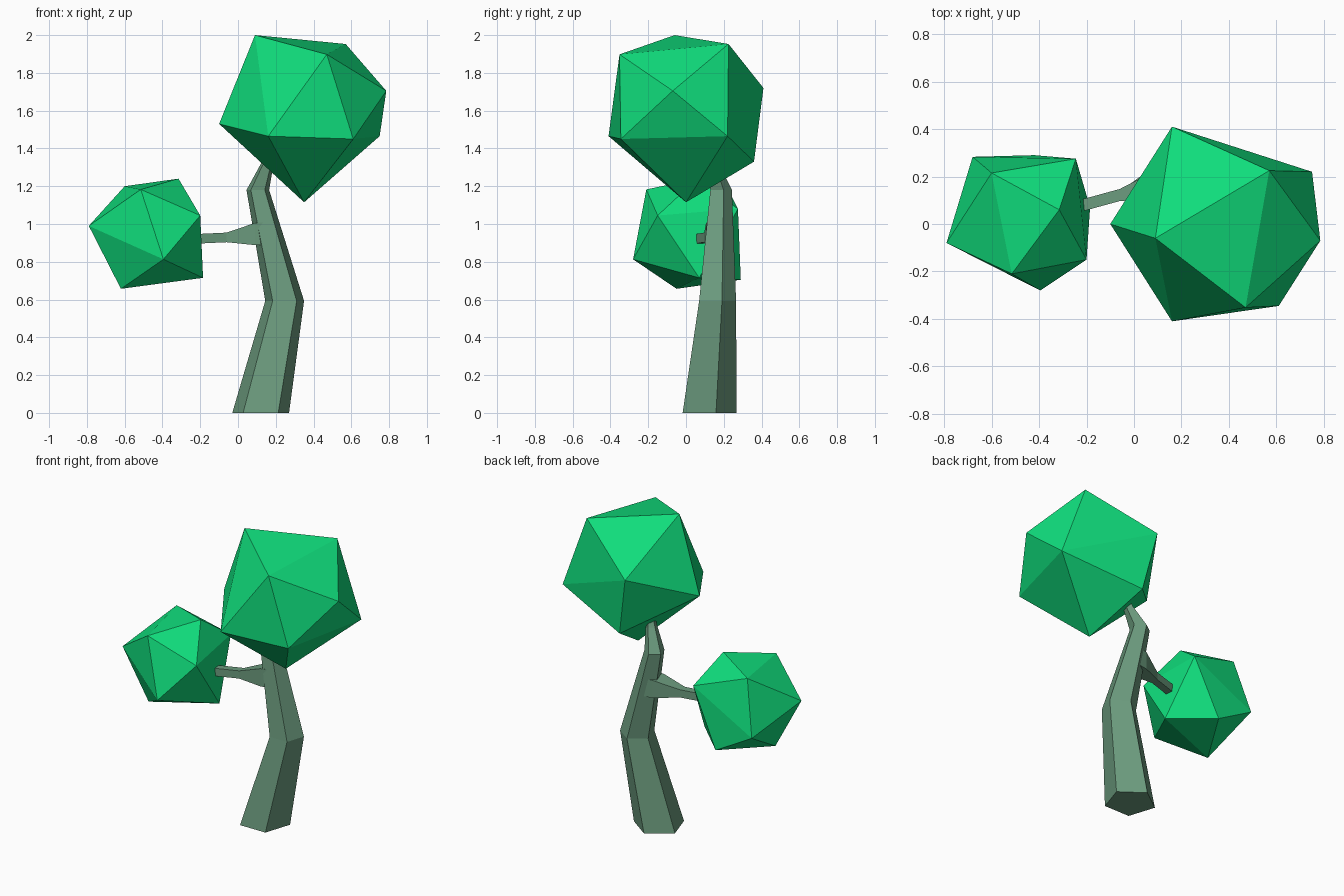
import bpy, bmesh
from math import sin, cos, tau, pi
from mathutils import Vector

if "Cube" in bpy.data.objects:
    bpy.data.objects.remove(bpy.data.objects["Cube"])


def material(name, rgb):
    m = bpy.data.materials.new(name)
    m.diffuse_color = (*rgb, 1)
    m.use_nodes = True
    m.node_tree.nodes["Principled BSDF"].inputs["Base Color"].default_value = m.diffuse_color
    return m


def finish(name, bm, mat):
    bmesh.ops.recalc_face_normals(bm, faces=bm.faces)
    mesh = bpy.data.meshes.new(name)
    bm.to_mesh(mesh)
    bm.free()
    mesh.materials.append(mat)
    ob = bpy.data.objects.new(name, mesh)
    bpy.context.collection.objects.link(ob)


def tube(name, path, sides, u, v, phase, mat):
    """Loft rings (centre, radius) lying in the plane of axes u and v."""
    bm = bmesh.new()
    rings = []
    for centre, r in path:
        angles = [phase + tau * i / sides for i in range(sides)]
        rings.append([bm.verts.new(Vector(centre) + r * (cos(a) * u + sin(a) * v))
                      for a in angles])
    for a, b in zip(rings, rings[1:]):
        for i in range(sides):
            j = (i + 1) % sides
            bm.faces.new((a[i], a[j], b[j], b[i]))
    bm.faces.new(rings[0])
    bm.faces.new(rings[-1])
    finish(name, bm, mat)


def crown(name, corners, mat):
    """Faceted foliage ball: the hull of a few uneven icosahedron corners."""
    bm = bmesh.new()
    for c in corners:
        bm.verts.new(c)
    bmesh.ops.convex_hull(bm, input=bm.verts)
    finish(name, bm, mat)


bark = material("bark", (0.15, 0.33, 0.21))
leaf = material("leaf", (0.005, 0.72, 0.20))
X, Y, Z = Vector((1, 0, 0)), Vector((0, 1, 0)), Vector((0, 0, 1))

# Crooked five-sided trunk, one corner to the back
tube("trunk", [((0.12, 0.11, 0), 0.158),
               ((0.247, 0.157, 0.593), 0.108),
               ((0.105, 0.18, 1.18), 0.063),
               ((0.155, 0.14, 1.32), 0.035),
               ((0.20, 0.11, 1.45), 0.025)], 5, X, Y, pi / 2, bark)

# Side branch, flaring into the trunk
tube("branch", [((0.16, 0.175, 0.95), 0.085),
                ((0.09, 0.165, 0.947), 0.083),
                ((-0.06, 0.122, 0.929), 0.036),
                ((-0.25, 0.07, 0.92), 0.036)], 4, Y, Z, pi / 4, bark)

# Large crown on the trunk top
crown("large_crown", [
    (0.09, -0.06, 2.0), (0.57, 0.225, 1.953), (0.47, -0.352, 1.898),
    (0.785, -0.07, 1.705), (0.61, -0.345, 1.45), (0.75, 0.22, 1.465),
    (0.35, 0, 1.115), (0.16, -0.41, 1.465), (-0.10, 0, 1.53),
    (0.16, 0.41, 1.72), (0.235, 0.36, 1.33)], leaf)

# Small crown on the branch
crown("small_crown", [
    (-0.60, 0.215, 1.20), (-0.315, 0.06, 1.24), (-0.515, -0.21, 1.183),
    (-0.79, -0.08, 0.99), (-0.62, -0.05, 0.657), (-0.395, -0.28, 0.813),
    (-0.185, 0.07, 0.715), (-0.20, -0.15, 1.045), (-0.245, 0.275, 1.08),
    (-0.68, 0.283, 0.85), (-0.42, 0.29, 0.705)], leaf)
